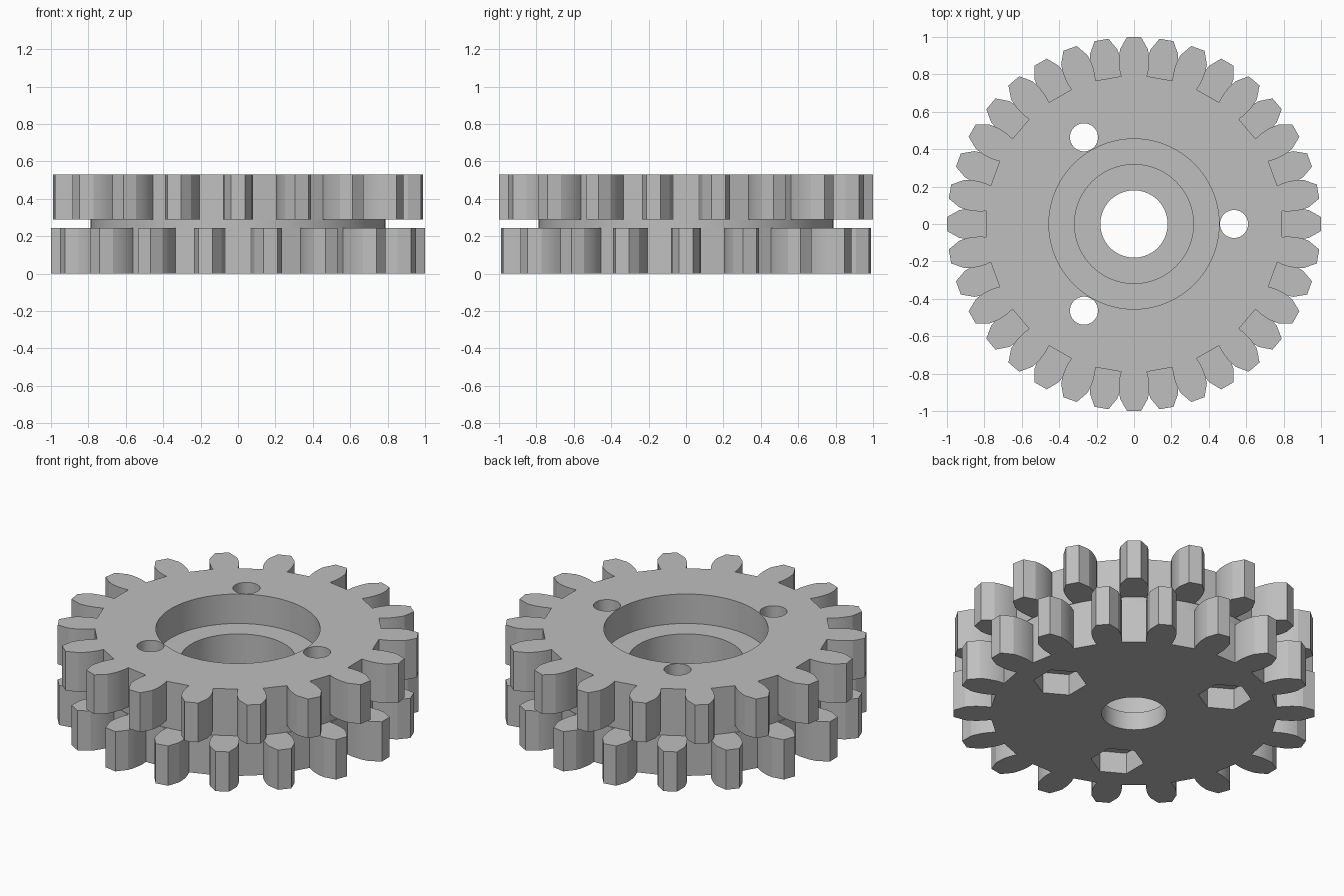
import bpy, bmesh, math
from math import radians, sin, cos, pi

cube = bpy.data.objects.get("Cube")
if cube:
    bpy.data.objects.remove(cube, do_unlink=True)

TEETH = 18
ROOT = 0.79
HEIGHT = 0.53
LOWER_TOP, UPPER_BOTTOM = 0.243, 0.29

grey = bpy.data.materials.new("plain_grey")
grey.use_nodes = True
colour = (0.52, 0.52, 0.52, 1)
grey.diffuse_color = colour
grey.node_tree.nodes["Principled BSDF"].inputs["Base Color"].default_value = colour


def prism(name, points, z0, z1):
    """Extrude a flat outline from z0 to z1."""
    bm = bmesh.new()
    face = bm.faces.new([bm.verts.new((x, y, z0)) for x, y in points])
    top = bmesh.ops.extrude_face_region(bm, geom=[face])["geom"]
    moved = [v for v in top if isinstance(v, bmesh.types.BMVert)]
    bmesh.ops.translate(bm, verts=moved, vec=(0, 0, z1 - z0))
    bmesh.ops.recalc_face_normals(bm, faces=bm.faces)
    mesh = bpy.data.meshes.new(name)
    bm.to_mesh(mesh)
    bm.free()
    mesh.materials.append(grey)
    ob = bpy.data.objects.new(name, mesh)
    bpy.context.collection.objects.link(ob)
    return ob


def ring(radius, sides, cx=0, cy=0, start=0):
    return [(cx + radius * cos(start + 2 * pi * i / sides),
             cy + radius * sin(start + 2 * pi * i / sides)) for i in range(sides)]


def gear_outline(offset):
    """Curved flanks, a bevelled tip and a rounded root for each tooth."""
    flank = [(ROOT, 0.069), (0.82, 0.0765), (0.85, 0.08), (0.88, 0.081),
             (0.91, 0.0785), (0.935, 0.074), (0.999, 0.038)]
    tooth = [(r, -w) for r, w in flank] + [(r, w) for r, w in reversed(flank)]
    outline = []
    for i in range(TEETH):
        a = offset + 2 * pi * i / TEETH
        outline += [(x * cos(a) - y * sin(a), x * sin(a) + y * cos(a)) for x, y in tooth]
        gap = a + pi / TEETH
        outline.append((ROOT * cos(gap), ROOT * sin(gap)))
    return outline


def combine(body, other, operation):
    mod = body.modifiers.new(operation.lower(), 'BOOLEAN')
    mod.operation = operation
    mod.solver = 'EXACT'
    mod.object = other
    bpy.context.view_layer.objects.active = body
    bpy.ops.object.modifier_apply(modifier=mod.name)
    bpy.data.objects.remove(other, do_unlink=True)


# Two staggered gears joined by a plain core
body = prism("double_gear", gear_outline(0), 0, LOWER_TOP)
combine(body, prism("core", ring(0.788, 96), 0.15, 0.4), 'UNION')
combine(body, prism("upper_gear", gear_outline(radians(10)), UPPER_BOTTOM, HEIGHT), 'UNION')

# Stepped central bore
for radius, floor in ((0.455, 0.35), (0.318, 0.11), (0.18, -0.1)):
    combine(body, prism("bore_cutter", ring(radius, 96), floor, 0.7), 'DIFFERENCE')

# Bolt holes with hexagonal nut pockets underneath
for i in range(3):
    a = 2 * pi * i / 3
    cx, cy = 0.535 * cos(a), 0.535 * sin(a)
    combine(body, prism("hole_cutter", ring(0.075, 48, cx, cy), -0.1, 0.7), 'DIFFERENCE')
    combine(body, prism("nut_cutter", ring(0.148, 6, cx, cy, pi / 6), -0.1, 0.13), 'DIFFERENCE')

# Smooth the curved walls, keep the edges crisp
bpy.ops.object.select_all(action='DESELECT')
body.select_set(True)
bpy.context.view_layer.objects.active = body
bpy.ops.object.shade_smooth_by_angle(angle=radians(18))
